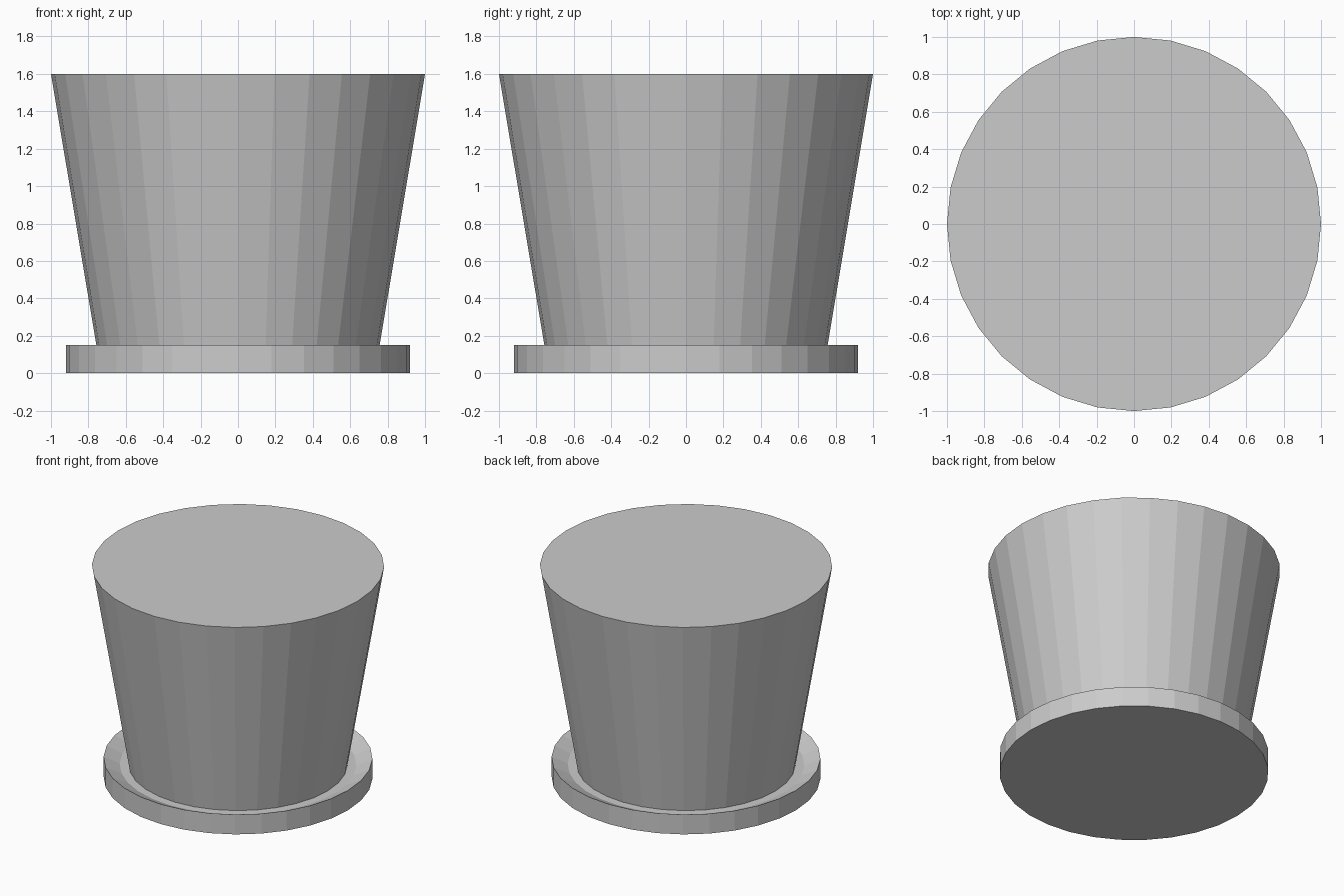
import bpy, bmesh
from math import sin, cos, pi

if "Cube" in bpy.data.objects:
    bpy.data.objects.remove(bpy.data.objects["Cube"])

SIDES = 32


def lathe(name, profile):
    """Flat-shaded solid of revolution, capped at both ends of the profile."""
    bm = bmesh.new()
    rings = [[bm.verts.new((r * cos(2 * pi * i / SIDES), r * sin(2 * pi * i / SIDES), z))
              for i in range(SIDES)] for r, z in profile]
    for a, b in zip(rings, rings[1:]):
        for i in range(SIDES):
            j = (i + 1) % SIDES
            bm.faces.new((a[i], a[j], b[j], b[i]))
    bm.faces.new(rings[0][::-1])
    bm.faces.new(rings[-1])
    bmesh.ops.recalc_face_normals(bm, faces=bm.faces)
    mesh = bpy.data.meshes.new(name)
    bm.to_mesh(mesh)
    bm.free()
    obj = bpy.data.objects.new(name, mesh)
    bpy.context.collection.objects.link(obj)
    return obj


# Shallow dish with a sloping rim and a flat floor
lathe("saucer", [(0.92, 0.0), (0.92, 0.15), (0.81, 0.10)])

# Tapered pot body, closed flush at the top, standing on the dish floor
lathe("pot", [(0.749, 0.10), (1.0, 1.6)])
